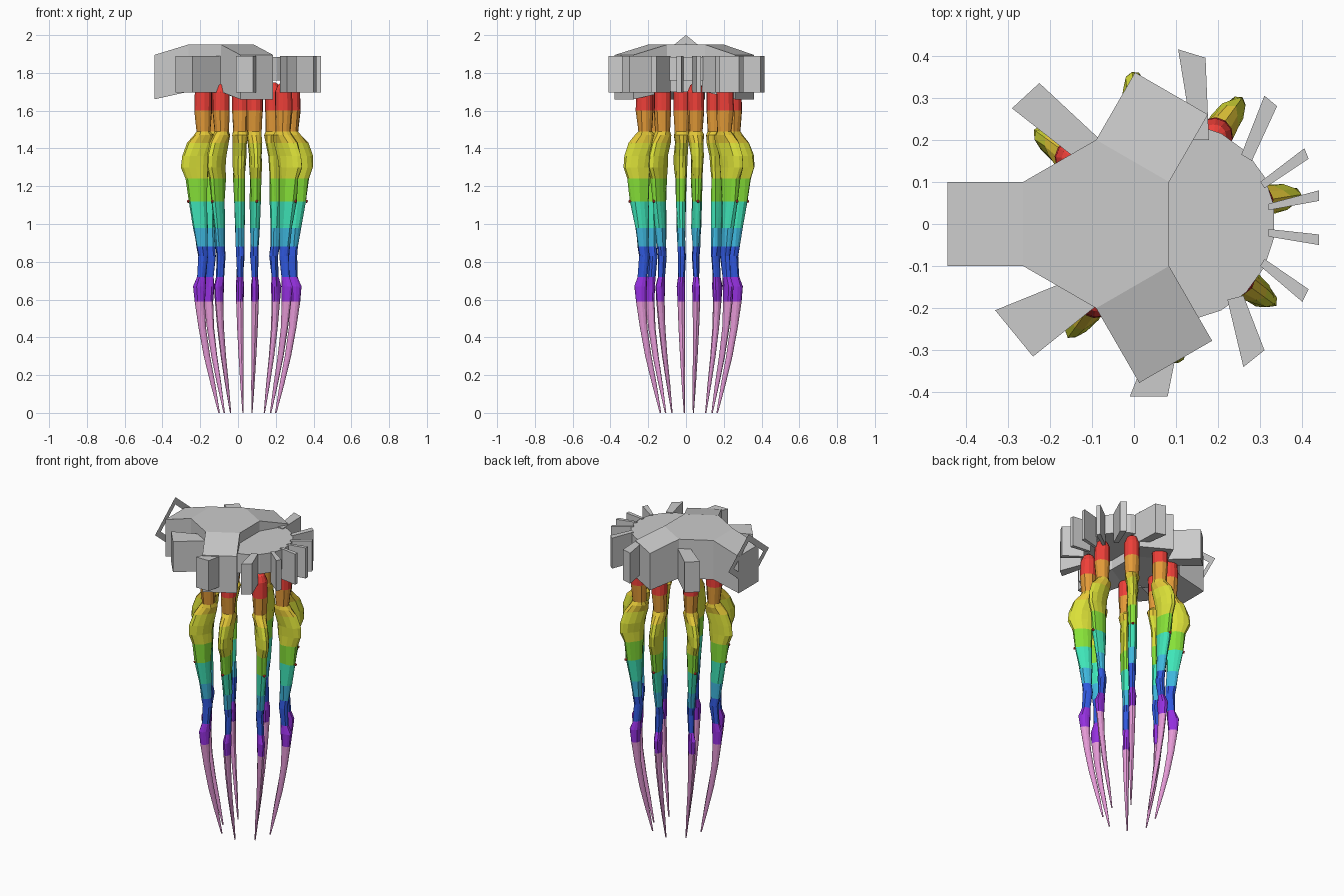
import bpy, math, random
from math import cos, sin, pi, radians

if "Cube" in bpy.data.objects:
    bpy.data.objects.remove(bpy.data.objects["Cube"])

random.seed(4)


def make(name, verts, faces, mats=(), idx=None):
    me = bpy.data.meshes.new(name)
    me.from_pydata(verts, [], faces)
    for m in mats:
        me.materials.append(m)
    if idx:
        me.polygons.foreach_set("material_index", idx)
    me.update()
    ob = bpy.data.objects.new(name, me)
    bpy.context.collection.objects.link(ob)
    return ob


def prism(name, pts, low, high):
    """Upright prism; low and high are one height or one per corner."""
    n = len(pts)
    if sum(pts[i - 1][0] * pts[i][1] - pts[i][0] * pts[i - 1][1] for i in range(n)) < 0:
        pts = pts[::-1]
    lo = low if isinstance(low, list) else [low] * n
    hi = high if isinstance(high, list) else [high] * n
    v = [(x, y, z) for (x, y), z in zip(pts, lo)] + [(x, y, z) for (x, y), z in zip(pts, hi)]
    f = [tuple(reversed(range(n))), tuple(range(n, 2 * n))]
    f += [(i, (i + 1) % n, n + (i + 1) % n, n + i) for i in range(n)]
    return make(name, v, f)


# Hub: hexagonal centre with three sloping arms
HX, HR = -0.09, 0.2
corner = [(HX + HR * cos(radians(30 + 60 * k)), HR * sin(radians(30 + 60 * k))) for k in range(6)]
prism("hub_centre", corner, 1.70, 1.95)
for name, k, length in (("arm_back", 0, 0.185), ("arm_side", 2, 0.18), ("arm_front", 4, 0.205)):
    a, b = corner[k], corner[(k + 1) % 6]
    ang = radians(60 + 60 * k)
    dx, dy = length * cos(ang), length * sin(ang)
    prism(name, [a, (a[0] + dx, a[1] + dy), (b[0] + dx, b[1] + dy), b],
          [1.70, 1.66, 1.66, 1.70], [1.95, 1.895, 1.895, 1.95])

# Round part of the hub
N = 20
prism("hub_disc", [(0.1 + 0.236 * cos(2 * pi * (i + .5) / N), 0.005 + 0.236 * sin(2 * pi * (i + .5) / N))
                   for i in range(N)], 1.76, 1.885)

# Radial blades: two outer corners, then two inner corners
blades = [
    [(.105, .415), (.17, .395), (.178, .2), (.14, .2)],
    [(.31, .305), (.34, .28), (.28, .15), (.255, .165)],
    [(.405, .18), (.415, .155), (.31, .085), (.3, .1)],
    [(.44, .08), (.44, .055), (.32, .033), (.32, .048)],
    [(.44, -.025), (.44, -.05), (.32, -.03), (.32, -.012)],
    [(.415, -.155), (.4, -.185), (.3, -.1), (.31, -.083)],
    [(.31, -.3), (.26, -.34), (.222, -.18), (.26, -.17)],
    [(.08, -.41), (-.01, -.41), (.03, -.31), (.1, -.31)],
    [(-.24, -.315), (-.33, -.205), (-.17, -.14), (-.09, -.195)],
    [(-.29, .275), (-.225, .335), (-.08, .2), (-.15, .165)],
]
for i, b in enumerate(blades):
    prism(f"blade_{i + 1}", b, 1.695, 1.89)

# Flat diamond frame on the end of the side arm
frame = []
for s in (1, 0.72):
    frame += [(-0.443, 0.205 * s * cos(k * pi / 2), 1.835 + 0.165 * s * sin(k * pi / 2)) for k in range(4)]
make("diamond_frame", frame, [(i, 4 + i, 4 + (i + 1) % 4, (i + 1) % 4) for i in range(4)])

# Leg colours, each with the lowest height of its band
bands = [
    ("red", 1.60, (.85, .05, .04)), ("orange", 1.49, (.78, .33, .04)),
    ("amber", 1.43, (.78, .58, .04)), ("yellow", 1.24, (.70, .74, .04)),
    ("green", 1.12, (.24, .75, .04)), ("teal", .98, (.05, .78, .48)),
    ("sky", .88, (.05, .48, .74)), ("blue", .72, (.03, .10, .74)),
    ("violet", .59, (.30, .03, .74)), ("pink", -1, (.78, .32, .67)),
]
mats = []
for n, _, c in bands:
    m = bpy.data.materials.new(n)
    m.diffuse_color = (*c, 1)
    m.use_nodes = True
    m.node_tree.nodes["Principled BSDF"].inputs["Base Color"].default_value = m.diffuse_color
    mats.append(m)

# Leg sections: height, inner radius, outer radius, half width
rows = [
    (1.75, .225, .245, .010), (1.735, .205, .268, .03), (1.70, .19, .282, .045),
    (1.60, .19, .285, .045), (1.49, .195, .275, .040), (1.47, .178, .29, .043),
    (1.43, .178, .325, .037), (1.36, .20, .35, .034), (1.30, .205, .355, .032),
    (1.24, .21, .332, .031), (1.12, .215, .317, .028), (.98, .215, .29, .025),
    (.88, .215, .275, .022), (.83, .21, .266, .021), (.72, .222, .272, .018),
    (.67, .222, .292, .022), (.59, .228, .283, .020), (.45, .222, .262, .017),
    (.30, .20, .234, .013), (.15, .172, .197, .009), (0, .148, .156, .003),
]
CX, CY, S = 0.05, 0.015, 12


def leg(name, ang):
    v, f, idx = [], [], []
    for z, ri, ro, w in rows:
        for j in range(S):
            t = 2 * pi * j / S
            rough = random.uniform(-.005, .003) if .6 < z < 1.5 else 0
            r = (ri + ro) / 2 + ((ro - ri) / 2 + rough) * cos(t)
            q = (w + rough) * sin(t)
            v.append((CX + r * cos(ang) - q * sin(ang), CY + r * sin(ang) + q * cos(ang), z))
    for i in range(len(rows) - 1):
        mid = (rows[i][0] + rows[i + 1][0]) / 2
        band = next(k for k, b in enumerate(bands) if mid > b[1])
        for j in range(S):
            a, b = i * S + j, i * S + (j + 1) % S
            f.append((a, a + S, b + S, b))
            idx.append(band)
    f += [tuple(range(S)), tuple(reversed(range(len(v) - S, len(v))))]
    idx += [0, len(bands) - 1]
    make(name, v, f, mats, idx)
    # Small red marker on the outer side
    bpy.ops.mesh.primitive_ico_sphere_add(subdivisions=1, radius=.009,
                                          location=(CX + .316 * cos(ang), CY + .316 * sin(ang), 1.12))
    bpy.context.object.name = name + "_marker"
    bpy.context.object.data.materials.append(mats[0])


# Eight legs around the hub
for k in range(8):
    leg(f"leg_{k + 1}", radians(9 + 45 * k))
